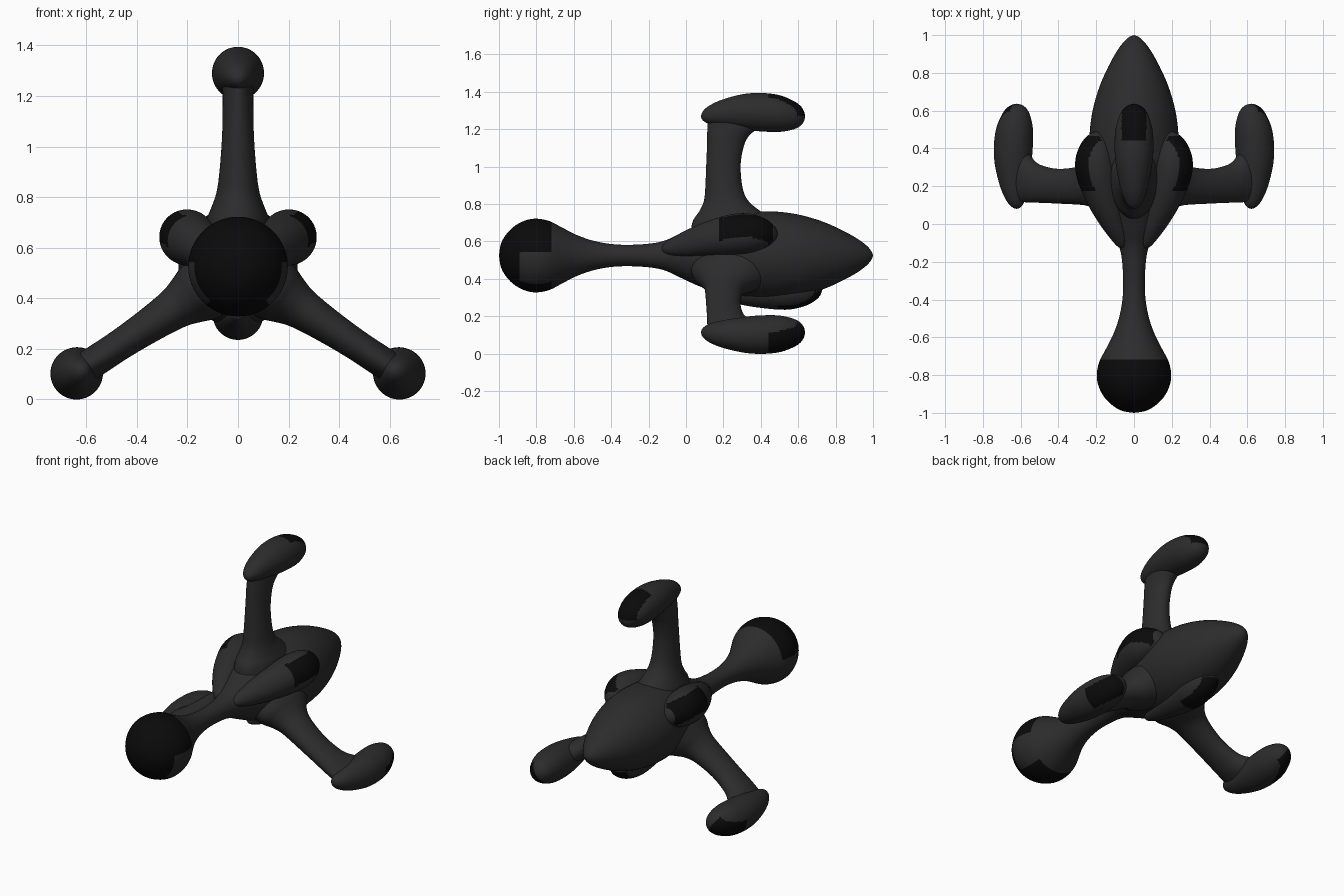
import bpy, bmesh
from math import sin, cos, pi, radians, atan2, degrees
from mathutils import Matrix, Vector

if "Cube" in bpy.data.objects:
    bpy.data.objects.remove(bpy.data.objects["Cube"])

AXIS_Z = 0.525   # height of the central axis


def material(name, v):
    m = bpy.data.materials.new(name)
    m.diffuse_color = (v, v, v, 1)
    m.use_nodes = True
    m.node_tree.nodes["Principled BSDF"].inputs["Base Color"].default_value = m.diffuse_color
    return m


SHELL = material("charcoal_shell", 0.025)
DARK = material("black_panel", 0.003)


def smooth_path(points, steps=6):
    """Catmull-Rom interpolation through the stations."""
    pts = [Vector(p) for p in points]
    pts = [pts[0]] + pts + [pts[-1]]
    out = []
    for a, b, c, d in zip(pts, pts[1:], pts[2:], pts[3:]):
        for i in range(steps):
            t = i / steps
            out.append(0.5 * (2 * b + (c - a) * t + (2 * a - 5 * b + 4 * c - d) * t * t
                              + (3 * b - a - 3 * c + d) * t ** 3))
    return out + [pts[-1]]


def loft(name, stations, angle=0, along_y=True, panel=None, seg=64):
    """Skin of elliptical rings: (position, centre offset, width radius, other radius)."""
    bm = bmesh.new()
    rings = []
    for p, off, rx, rr in smooth_path(stations):
        rx, rr = max(rx, 0), max(rr, 0)
        ring = []
        for k in range(seg):
            a = 2 * pi * k / seg
            x, o = rx * cos(a), off + rr * sin(a)
            ring.append(bm.verts.new((x, p, o) if along_y else (x, o, p)))
        rings.append(ring)
    for r, s in zip(rings, rings[1:]):
        for k in range(seg):
            j = (k + 1) % seg
            bm.faces.new((r[k], r[j], s[j], s[k]))
    bmesh.ops.remove_doubles(bm, verts=bm.verts, dist=1e-5)
    bmesh.ops.recalc_face_normals(bm, faces=bm.faces)
    for f in bm.faces:
        f.smooth = True
        if panel and panel(f.calc_center_median()):
            f.material_index = 1
    # turn the part around the central axis
    bm.transform(Matrix.Translation((0, 0, AXIS_Z)) @ Matrix.Rotation(radians(angle), 4, 'Y'))
    me = bpy.data.meshes.new(name)
    bm.to_mesh(me)
    bm.free()
    me.materials.append(SHELL)
    me.materials.append(DARK)
    ob = bpy.data.objects.new(name, me)
    bpy.context.collection.objects.link(ob)
    return ob


def round_stations(rows):
    return [(y, off, r, r) for y, off, r in rows]


def ball_panel(c):
    ang = degrees(atan2(c.z, abs(c.x)))
    return c.y < (-0.89 if -50 < ang < 8 else -0.72)


# Main hull: front ball, thin neck and pointed rear body
hull = [(-1, 0), (-.99, .06), (-.965, .108), (-.92, .155), (-.86, .187), (-.8, .197),
        (-.73, .184), (-.66, .148), (-.58, .108), (-.48, .075), (-.36, .058), (-.22, .061),
        (-.12, .078), (-.03, .118), (.08, .168), (.2, .205), (.32, .228), (.45, .236),
        (.58, .223), (.7, .192), (.8, .152), (.9, .1), (.96, .058), (.99, .025), (1, 0)]
loft("main_hull", [(y, 0, r, r) for y, r in hull], panel=ball_panel)

# Three arms with a foot pod at each tip
arm = [(.08, .25, .14, .23), (.18, .25, .125, .215), (.235, .235, .105, .165),
       (.29, .215, .086, .12), (.36, .203, .075, .1), (.48, .2, .065, .092),
       (.58, .21, .061, .098), (.64, .225, .061, .112), (.69, .255, .061, .14),
       (.74, .27, .06, .15)]
foot = [(.08, .745, 0), (.087, .746, .02), (.11, .75, .041), (.16, .757, .063),
        (.23, .764, .081), (.32, .768, .097), (.41, .766, .103), (.5, .759, .098),
        (.57, .751, .078), (.61, .747, .055), (.63, .745, .028), (.637, .745, 0)]
for label, angle in (("top", 0), ("right", 123.5), ("left", -123.5)):
    loft(label + "_arm", arm, angle, along_y=False)
    loft(label + "_foot_pod", round_stations(foot), angle,
         panel=lambda c: c.y > .435 and abs(c.x) < .065 and c.z > .745)

# Side blisters between the arms
blister = [(-.13, .07, 0), (-.12, .074, .022), (-.08, .09, .045), (.0, .13, .07),
           (.11, .18, .092), (.24, .222, .109), (.34, .236, .106), (.42, .233, .082),
           (.465, .226, .052), (.485, .222, .026), (.492, .22, 0)]
for label, angle in (("right", 60), ("left", -60)):
    loft(label + "_blister", round_stations(blister), angle,
         panel=lambda c: .17 < c.y < .465 and abs(c.x) < .07 and c.z > .24)

# Belly blister, set further back
belly = [(.11, .19, 0), (.12, .19, .02), (.18, .19, .045), (.28, .19, .07), (.4, .19, .09),
         (.53, .19, .1), (.62, .187, .088), (.68, .183, .065), (.715, .18, .037),
         (.73, .18, 0)]
loft("belly_blister", round_stations(belly), 180,
     panel=lambda c: c.y > .48 and abs(c.x) < .06 and c.z > .19)
